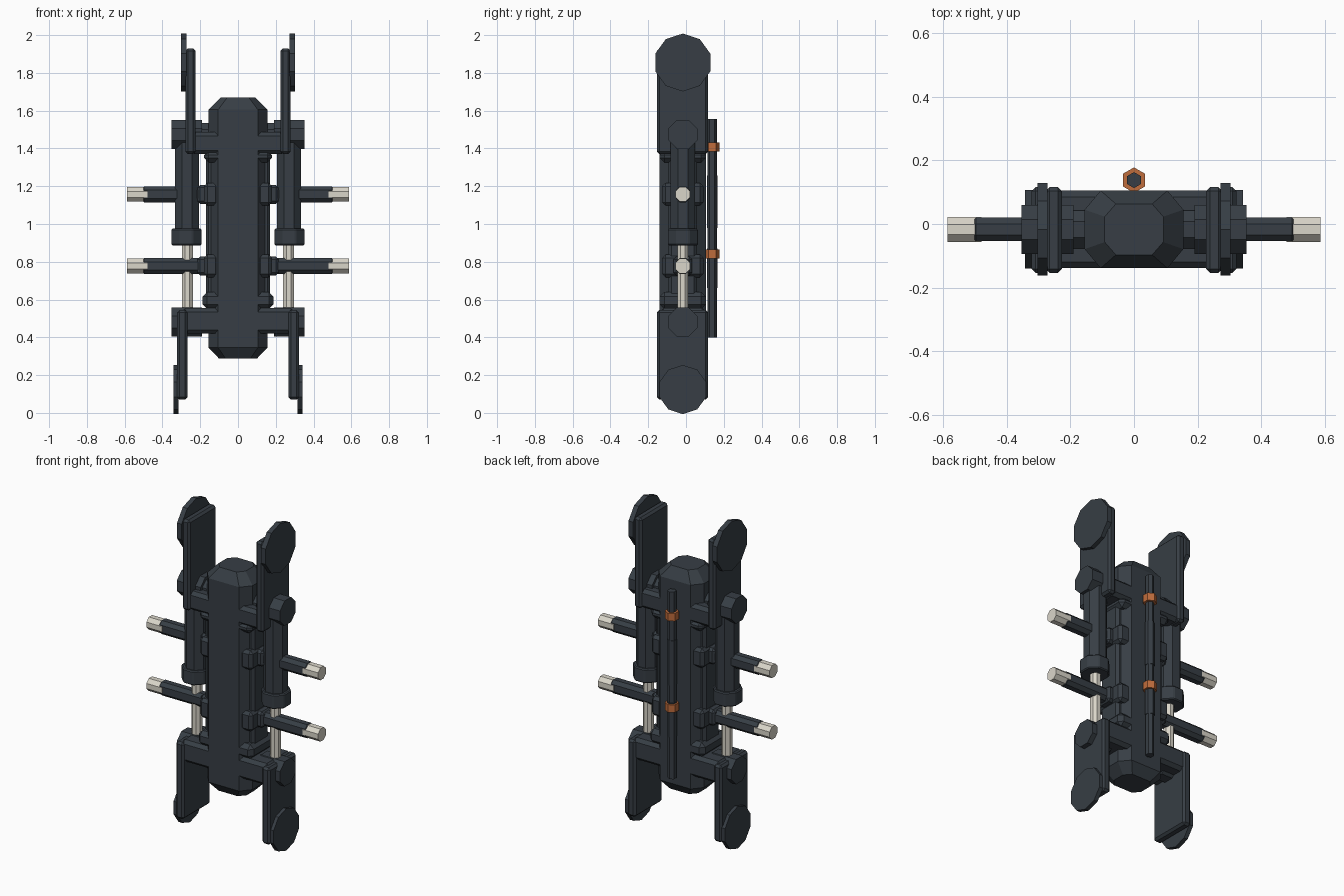
import bpy
import bmesh
from math import pi, cos
from mathutils import Matrix, Vector

if "Cube" in bpy.data.objects:
    bpy.data.objects.remove(bpy.data.objects["Cube"], do_unlink=True)

CY = -0.017  # shared depth centre line


def material(name, rgb):
    m = bpy.data.materials.new(name)
    m.use_nodes = True
    m.diffuse_color = (*rgb, 1)
    m.node_tree.nodes["Principled BSDF"].inputs["Base Color"].default_value = (*rgb, 1)
    return m


DARK = material("dark slate", (0.038, 0.048, 0.059))
PALE = material("pale metal", (0.70, 0.67, 0.59))
ORANGE = material("burnt orange", (0.52, 0.15, 0.045))


def finish(name, bm, mat, bevel=0):
    mesh = bpy.data.meshes.new(name)
    bmesh.ops.recalc_face_normals(bm, faces=bm.faces)
    bm.to_mesh(mesh)
    bm.free()
    mesh.materials.append(mat)
    ob = bpy.data.objects.new(name, mesh)
    bpy.context.collection.objects.link(ob)
    if bevel:
        mod = ob.modifiers.new("edge bevel", "BEVEL")
        mod.width = bevel
        mod.segments = 1
    return ob


def box(name, lo, hi, bevel=0.015, mat=DARK):
    lo, hi = Vector(lo), Vector(hi)
    bm = bmesh.new()
    size = Vector([abs(v) for v in hi - lo])
    bmesh.ops.create_cube(bm, size=1, matrix=Matrix.Translation((lo + hi) / 2) @ Matrix.Diagonal((*size, 1)))
    return finish(name, bm, mat, bevel)


def prism(name, axis, start, end, radius, sides, mat=DARK, bevel=0, turn=0):
    """Straight n-sided bar between two points along x or z."""
    start, end = Vector(start), Vector(end)
    rot = Matrix.Rotation(pi / 2, 4, "Y") if axis == "x" else Matrix()
    bm = bmesh.new()
    bmesh.ops.create_cone(
        bm, cap_ends=True, segments=sides, radius1=radius, radius2=radius, depth=(end - start).length,
        matrix=Matrix.Translation((start + end) / 2) @ rot @ Matrix.Rotation(turn, 4, "Z"))
    return finish(name, bm, mat, bevel)


def octagon_loft(name, levels):
    """Eight-sided column through (z, half width, half depth, corner x, corner y)."""
    bm = bmesh.new()
    rings = []
    for z, w, d, cx, cy in levels:
        pts = [(w, -d + cy), (w, d - cy), (w - cx, d), (cx - w, d),
               (-w, d - cy), (-w, cy - d), (cx - w, -d), (w - cx, -d)]
        rings.append([bm.verts.new((x, y + CY, z)) for x, y in pts])
    for a, b in zip(rings, rings[1:]):
        for i in range(8):
            j = (i + 1) % 8
            bm.faces.new((a[i], a[j], b[j], b[i]))
    bm.faces.new(rings[0])
    bm.faces.new(rings[-1])
    return finish(name, bm, DARK)


# Central body with tapered ends
octagon_loft("body", [
    (0.287, 0.10, 0.08, 0.035, 0.04),
    (0.345, 0.155, 0.122, 0.05, 0.06),
    (1.605, 0.155, 0.122, 0.05, 0.06),
    (1.67, 0.092, 0.08, 0.035, 0.04)])

# Side rails, shoulder collars and cross members
box("side_rails", (-0.17, CY - 0.075, 0.56), (0.17, CY + 0.075, 1.38))
for name, lo, hi, half in (("upper_collar", 1.325, 1.39, 0.18), ("lower_collar", 0.55, 0.64, 0.188)):
    box(name, (-half, CY - 0.122, lo), (half, CY + 0.122, hi), 0.025)
box("upper_cross_member", (-0.25, CY - 0.122, 1.37), (0.25, CY + 0.122, 1.487), 0.02)
box("lower_cross_member", (-0.30, CY - 0.122, 0.42), (0.30, CY + 0.122, 0.555), 0.02)

# Parts repeated on each side
OCT = pi / 8
for s, side in ((1, "left"), (-1, "right")):
    def at(x, z, y=CY):
        return (s * x, y, z)

    # Strut barrel, collar and piston
    prism(side + "_strut_barrel", "z", at(0.27, 0.93), at(0.27, 1.48), 0.069, 8, turn=OCT)
    prism(side + "_strut_collar", "z", at(0.273, 0.887), at(0.273, 0.975), 0.086, 8, bevel=0.006, turn=OCT)
    prism(side + "_strut_piston", "z", at(0.268, 0.45), at(0.268, 0.90), 0.031, 8, PALE, turn=OCT)

    # Hinges at both ends of the strut
    for level, z in (("upper", 1.475), ("lower", 0.482)):
        prism(f"{side}_{level}_hinge", "x", at(0.19, z), at(0.353, z), 0.083, 8, turn=OCT)
        prism(f"{side}_{level}_hinge_pin", "x", at(0.12, z), at(0.20, z), 0.065, 8, turn=OCT)

    # Flat legs with round end pads
    box(side + "_upper_leg", at(0.226, 1.37, CY - 0.137), at(0.278, 1.93, CY + 0.133), 0.013)
    box(side + "_lower_leg", at(0.267, 0.07, CY - 0.137), at(0.322, 0.545, CY + 0.133), 0.013)
    prism(side + "_upper_pad", "x", at(0.272, 1.855), at(0.303, 1.855), 0.153, 10, turn=pi / 2)
    low_z = 0.13 * cos(pi / 10)
    prism(side + "_lower_pad", "x", at(0.316, low_z), at(0.342, low_z), 0.13, 10, turn=pi / 2)

    # Side arms with pale tips
    for level, z in (("upper", 1.157), ("lower", 0.778)):
        box(f"{side}_{level}_arm_mount", at(0.10, z - 0.06, CY - 0.11), at(0.18, z + 0.06, CY + 0.11), 0.018)
        box(f"{side}_{level}_arm_socket", at(0.15, z - 0.05, CY - 0.05), at(0.215, z + 0.05, CY + 0.05))
        box(f"{side}_{level}_arm", at(0.17, z - 0.042, CY - 0.037), at(0.517, z + 0.042, CY + 0.037), 0.02)
        prism(f"{side}_{level}_arm_tip", "x", at(0.48, z), at(0.587, z), 0.042, 8, PALE, turn=OCT)

# Hexagonal rod on the back, its sleeves and orange clamps
ROD_Y = 0.138
prism("back_rod", "z", (0, ROD_Y, 0.40), (0, ROD_Y, 1.557), 0.025, 6, turn=pi / 2 - pi / 6 * 3)
for name, lo, hi in (("upper_rod_sleeve", 0.98, 1.257), ("lower_rod_sleeve", 0.66, 0.87)):
    prism(name, "z", (0, ROD_Y, lo), (0, ROD_Y, hi), 0.028, 6)
for name, z in (("upper_clamp", 1.407), ("lower_clamp", 0.842)):
    prism(name, "z", (0, ROD_Y, z - 0.024), (0, ROD_Y, z + 0.024), 0.04, 6, ORANGE)
